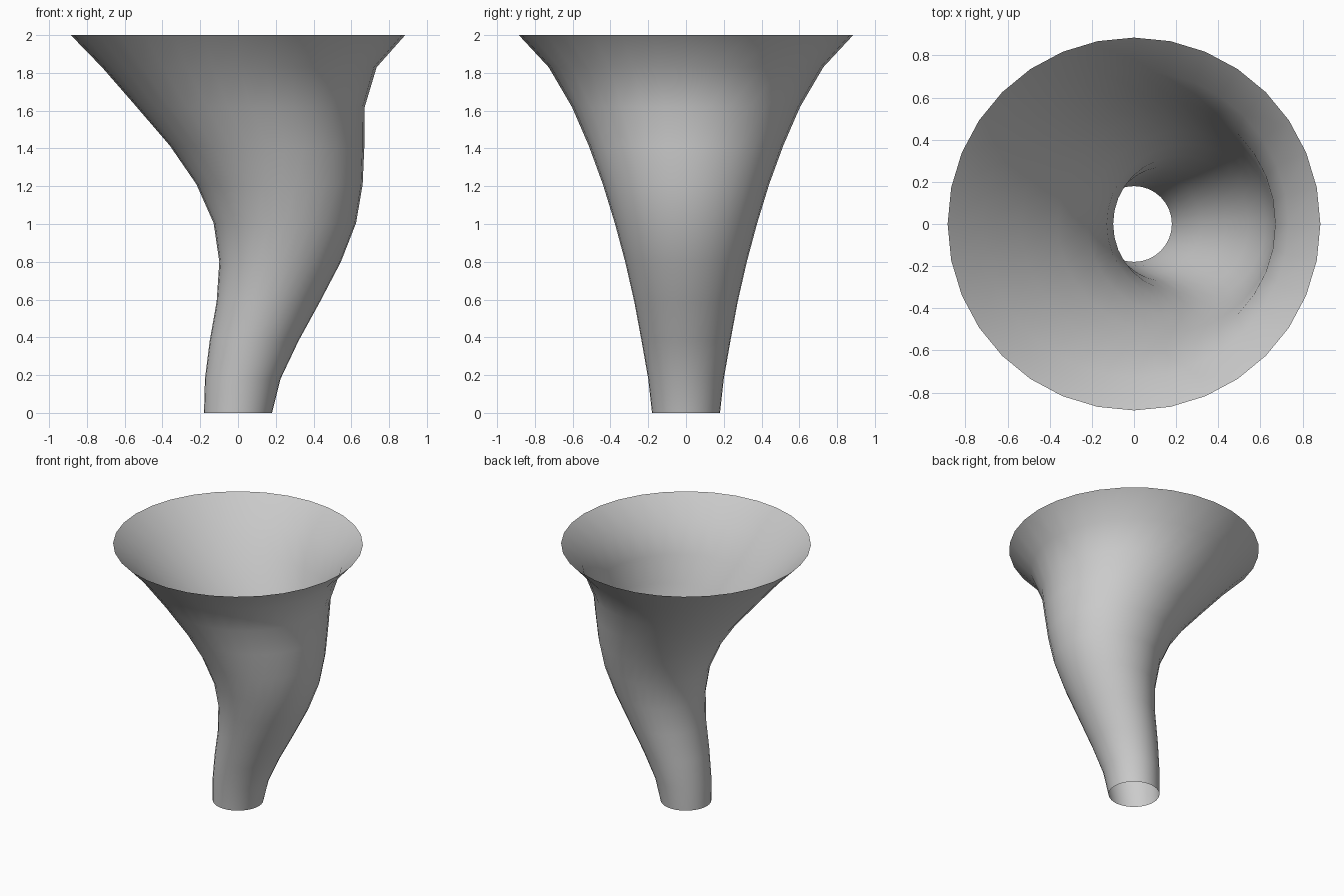
import bpy, bmesh
from math import cos, sin, tau

if "Cube" in bpy.data.objects:
    bpy.data.objects.remove(bpy.data.objects["Cube"])

SIDES = 32
# Cross-sections of the swaying horn: (height, centre x, radius)
RINGS = [
    (0.0, 0.0, 0.18), (0.18, 0.025, 0.20), (0.38, 0.085, 0.235),
    (0.59, 0.161, 0.274), (0.80, 0.223, 0.322), (1.005, 0.248, 0.377),
    (1.21, 0.22, 0.44), (1.415, 0.154, 0.515), (1.62, 0.067, 0.604),
    (1.83, 0.007, 0.727), (2.0, 0.0, 0.885),
]

# Open flared horn: loft the rings with quads, both ends left open
bm = bmesh.new()
loops = []
for z, cx, r in RINGS:
    loops.append([bm.verts.new((cx + r * cos(tau * i / SIDES), r * sin(tau * i / SIDES), z))
                  for i in range(SIDES)])
for low, high in zip(loops, loops[1:]):
    for i in range(SIDES):
        j = (i + 1) % SIDES
        bm.faces.new((low[i], low[j], high[j], high[i])).smooth = True

mesh = bpy.data.meshes.new("flared_horn")
bm.to_mesh(mesh)
bm.free()
horn = bpy.data.objects.new("flared_horn", mesh)
bpy.context.collection.objects.link(horn)
